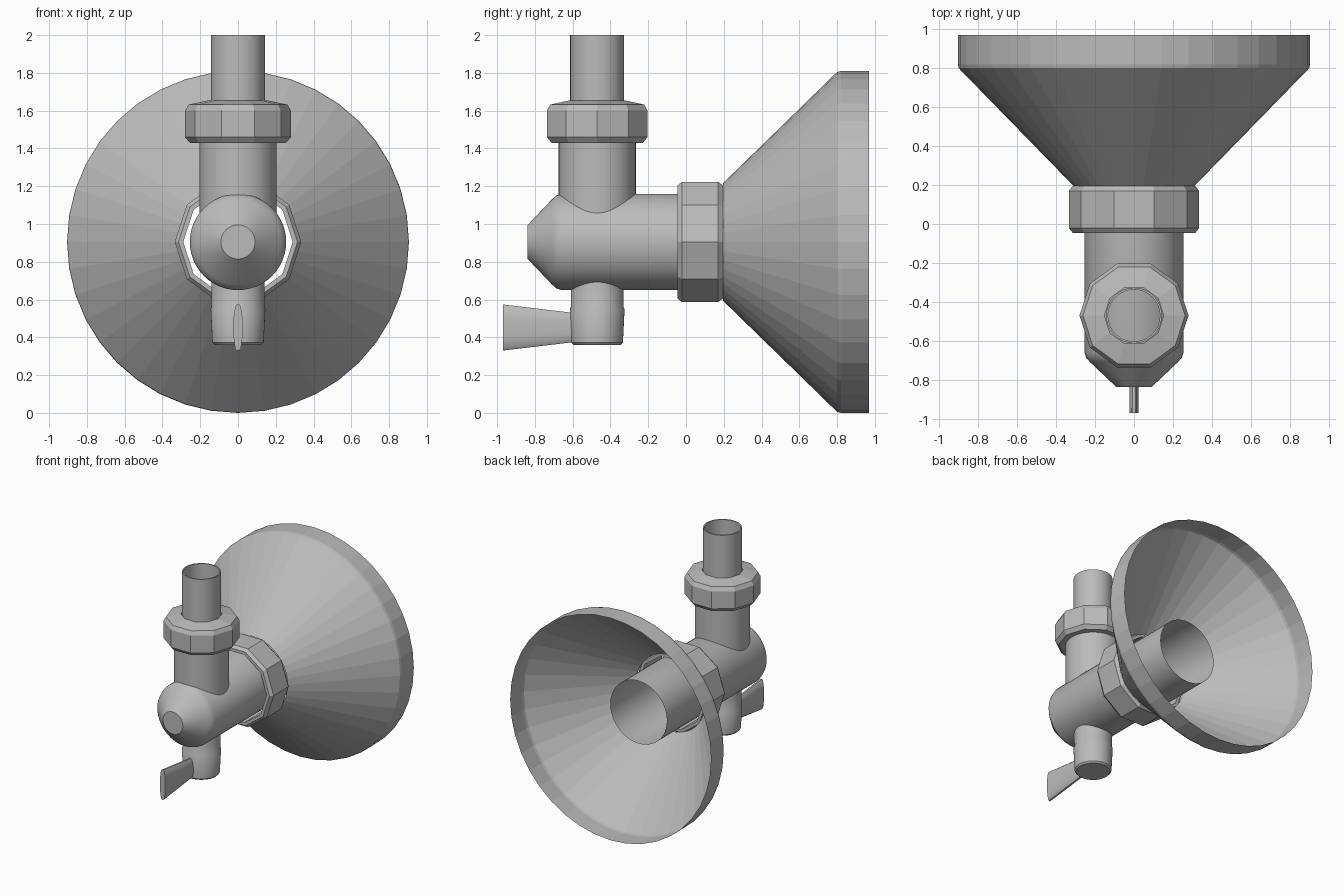
import bpy
import bmesh
from math import cos, sin, pi, radians
from mathutils import Vector

cube = bpy.data.objects.get("Cube")
if cube:
    bpy.data.objects.remove(cube, do_unlink=True)

AXIS_Z = 0.905    # height of the horizontal body axis
RISER_Y = -0.47   # depth of the vertical pipe axis

metal = bpy.data.materials.new("grey_metal")
metal.use_nodes = True
metal.diffuse_color = (0.5, 0.5, 0.5, 1)
metal.node_tree.nodes["Principled BSDF"].inputs["Base Color"].default_value = (0.5, 0.5, 0.5, 1)


def horizontal(r, s, a):
    return Vector((r * cos(a), s, AXIS_Z + r * sin(a)))


def vertical(r, s, a):
    return Vector((r * cos(a), RISER_Y + r * sin(a), s))


def finish(name, bm, smooth):
    bmesh.ops.recalc_face_normals(bm, faces=bm.faces)
    mesh = bpy.data.meshes.new(name)
    bm.to_mesh(mesh)
    bm.free()
    mesh.materials.append(metal)
    obj = bpy.data.objects.new(name, mesh)
    bpy.context.collection.objects.link(obj)
    if smooth:
        bpy.ops.object.select_all(action='DESELECT')
        obj.select_set(True)
        bpy.context.view_layer.objects.active = obj
        bpy.ops.object.shade_smooth_by_angle(angle=radians(30))
    return obj


def lathe(name, profile, place, sides=48, closed=False, cap=False, smooth=True):
    """Turn (radius, distance along axis) points into a shell; cap fills the first ring."""
    bm = bmesh.new()
    rings = [[bm.verts.new(place(r, s, 2 * pi * i / sides)) for i in range(sides)]
             for r, s in profile]
    pairs = list(zip(rings, rings[1:]))
    if closed:
        pairs.append((rings[-1], rings[0]))
    for a, b in pairs:
        for i in range(sides):
            j = (i + 1) % sides
            bm.faces.new((a[i], a[j], b[j], b[i]))
    if cap:
        bm.faces.new(rings[0])
    return finish(name, bm, smooth)


# Horizontal body with a blunt conical nose and an open rear end
lathe("body_tube", [(0.09, -0.838), (0.225, -0.71), (0.245, -0.688), (0.255, -0.66),
                    (0.255, 0.61)], horizontal, cap=True)

# Wide open funnel with a straight rim
lathe("wall_funnel", [(0.31, 0.195), (0.9, 0.80), (0.905, 0.82), (0.905, 0.97)],
      horizontal, sides=40, smooth=False)

# Ten-sided nuts
lathe("body_nut", [(0.29, -0.045), (0.315, -0.045), (0.335, -0.02), (0.335, 0.17),
                   (0.315, 0.195), (0.29, 0.195)], horizontal, sides=10, closed=True, smooth=False)
lathe("riser_nut", [(0.2, 1.43), (0.255, 1.43), (0.28, 1.46), (0.28, 1.60), (0.262, 1.632),
                    (0.152, 1.655), (0.152, 1.5)], vertical, sides=10, closed=True, smooth=False)

# Vertical pipes
lathe("riser_socket", [(0.204, 1.02), (0.204, 1.5)], vertical)
lathe("riser_pipe", [(0.143, 1.45), (0.143, 2.0), (0.133, 2.0), (0.133, 1.45)],
      vertical, closed=True)

# Valve stem under the body
lathe("valve_stem", [(0.125, 0.36), (0.136, 0.372), (0.145, 0.55), (0.14, 0.56),
                     (0.14, 0.73)], vertical, cap=True)

# Flared flat handle
bm = bmesh.new()
quarter = [(0.023, 0.055), (0.015, 0.11), (0.007, 0.122)]
section = (quarter + [(-x, z) for x, z in reversed(quarter)]
           + [(-x, -z) for x, z in quarter] + [(x, -z) for x, z in reversed(quarter)])
ends = [[bm.verts.new((x, y, 0.452 + z * scale)) for x, z in section]
        for y, scale in ((-0.97, 1.0), (-0.56, 0.6))]
for i in range(len(section)):
    j = (i + 1) % len(section)
    bm.faces.new((ends[0][i], ends[0][j], ends[1][j], ends[1][i]))
for end in ends:
    bm.faces.new(end)
finish("valve_handle", bm, True)
